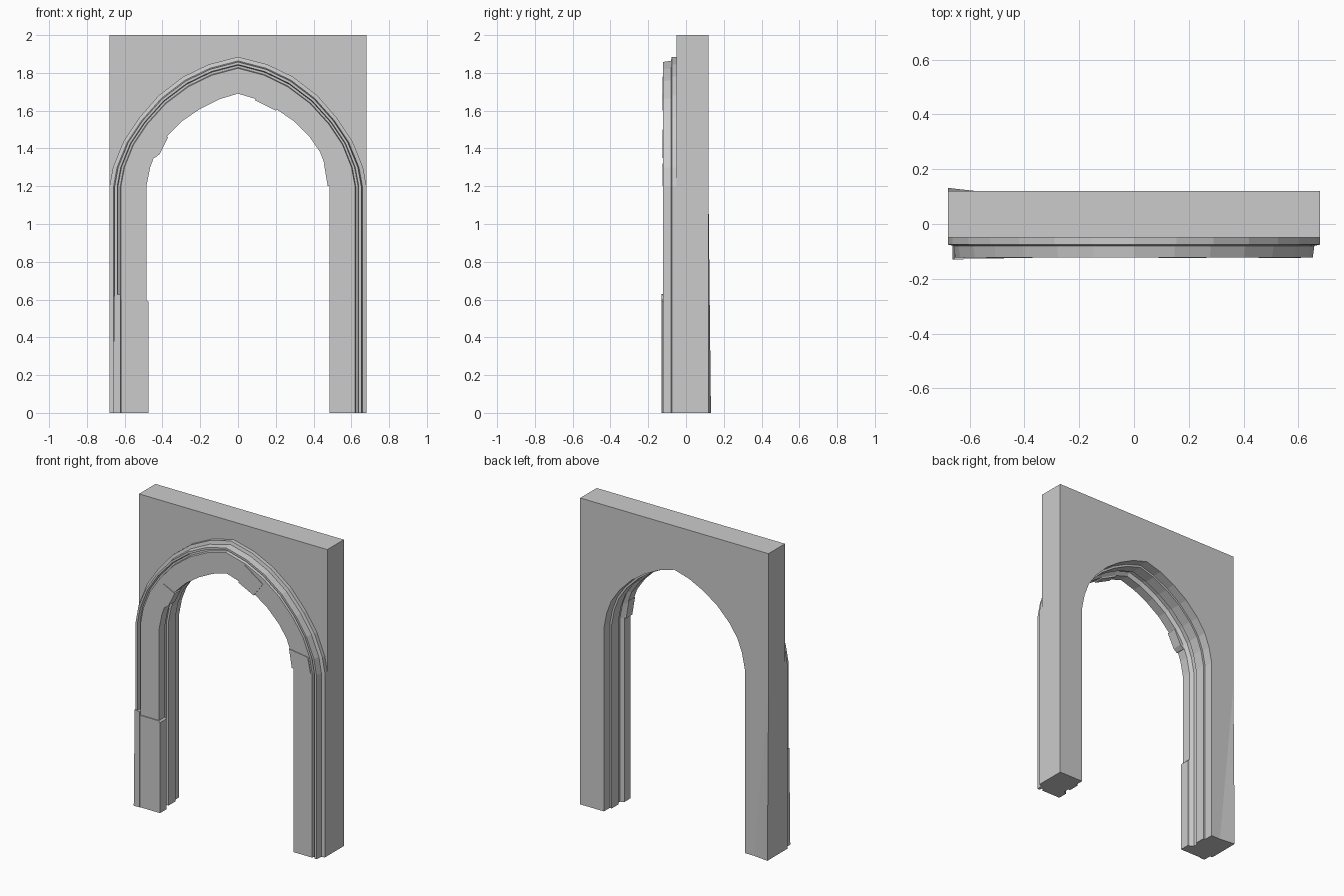
import bpy
import bmesh

cube = bpy.data.objects.get("Cube")
if cube:
    bpy.data.objects.remove(cube, do_unlink=True)

stone = bpy.data.materials.new("grey stone")
stone.use_nodes = True
stone.diffuse_color = (0.6, 0.6, 0.6, 1)
stone.node_tree.nodes["Principled BSDF"].inputs["Base Color"].default_value = (0.6, 0.6, 0.6, 1)

# Half arch, foot to apex: inner and outer edge of the moulded ring
INNER = [(.485, 0), (.485, 1.2), (.465, 1.3), (.435, 1.38), (.38, 1.46),
         (.295, 1.545), (.2, 1.61), (.1, 1.66), (0, 1.69)]
OUTER = [(.68, 0), (.68, 1.2), (.662, 1.3), (.605, 1.44), (.525, 1.56),
         (.42, 1.68), (.29, 1.78), (.155, 1.845), (0, 1.885)]


def arch_line(f):
    """Full arch outline at fraction f between the inner and outer edges."""
    half = [(a + (c - a) * f, b + (d - b) * f)
            for (a, b), (c, d) in zip(INNER, OUTER)]
    return half + [(-x, z) for x, z in half[-2::-1]]


def finish(name, bm):
    bmesh.ops.recalc_face_normals(bm, faces=bm.faces)
    mesh = bpy.data.meshes.new(name)
    bm.to_mesh(mesh)
    bm.free()
    mesh.materials.append(stone)
    obj = bpy.data.objects.new(name, mesh)
    bpy.context.collection.objects.link(obj)
    return obj


def prism(name, outline, y0, y1):
    """Extrude an x-z outline from y0 to y1."""
    bm = bmesh.new()
    face = bm.faces.new([bm.verts.new((x, y0, z)) for x, z in outline])
    new = bmesh.ops.extrude_face_region(bm, geom=[face])["geom"]
    bmesh.ops.translate(bm, vec=(0, y1 - y0, 0),
                        verts=[v for v in new if isinstance(v, bmesh.types.BMVert)])
    return finish(name, bm)


def sweep(name, profile):
    """Carry a closed (fraction, y) profile around the arch."""
    bm = bmesh.new()
    rows = [[bm.verts.new((x, y, z)) for x, z in arch_line(f)] for f, y in profile]
    for a, b in zip(rows, rows[1:] + rows[:1]):
        for i in range(len(a) - 1):
            bm.faces.new((a[i], a[i + 1], b[i + 1], b[i]))
    for end in (0, -1):
        bm.faces.new([r[end] for r in rows])
    return finish(name, bm)


# Wall slab with its pointed opening
prism("wall", [(.68, 2), (.68, 0)] + arch_line(.12) + [(-.68, 0), (-.68, 2)], -.05, .12)

# Inner lip behind the ring, leaving a shallow groove at the wall
sweep("inner_lip", [(.05, -.01), (.2, -.01), (.2, .06), (.05, .06)])

# Moulded ring: flat face, groove, roll and outer step
sweep("arch_moulding", [(0, -.06), (0, -.12), (.69, -.12), (.71, -.1), (.77, -.1),
                        (.79, -.123), (.86, -.123), (.89, -.08), (1, -.075),
                        (1, -.045), (.12, -.045)])

# Shifted stones on the arch face
prism("crown_stone", [(.09, 1.655), (.2, 1.6), (.265, 1.69), (.135, 1.78)], -.124, -.06)
prism("left_stone", [(-.54, 1.395), (-.44, 1.35), (-.415, 1.37), (-.37, 1.46), (-.45, 1.5)],
      -.124, -.06)
prism("right_stone", [(.475, 1.2), (.61, 1.2), (.59, 1.3), (.455, 1.32)], -.124, -.06)

# Thicker foot of the left-hand jamb and its roll
prism("jamb_foot", [(-.62, 0), (-.475, 0), (-.475, .59), (-.485, .6), (-.62, .6)], -.126, -.06)
prism("jamb_roll_foot", [(-.662, 0), (-.622, 0), (-.622, .625), (-.655, .63)], -.13, -.06)

# Slight bulge at the back of one pier
bm = bmesh.new()
corners = [bm.verts.new(p) for p in ((-.68, .115, 0), (-.53, .115, 0), (-.68, .132, 0),
                                     (-.68, .115, 1.55))]
bmesh.ops.convex_hull(bm, input=corners)
finish("back_bulge", bm)
